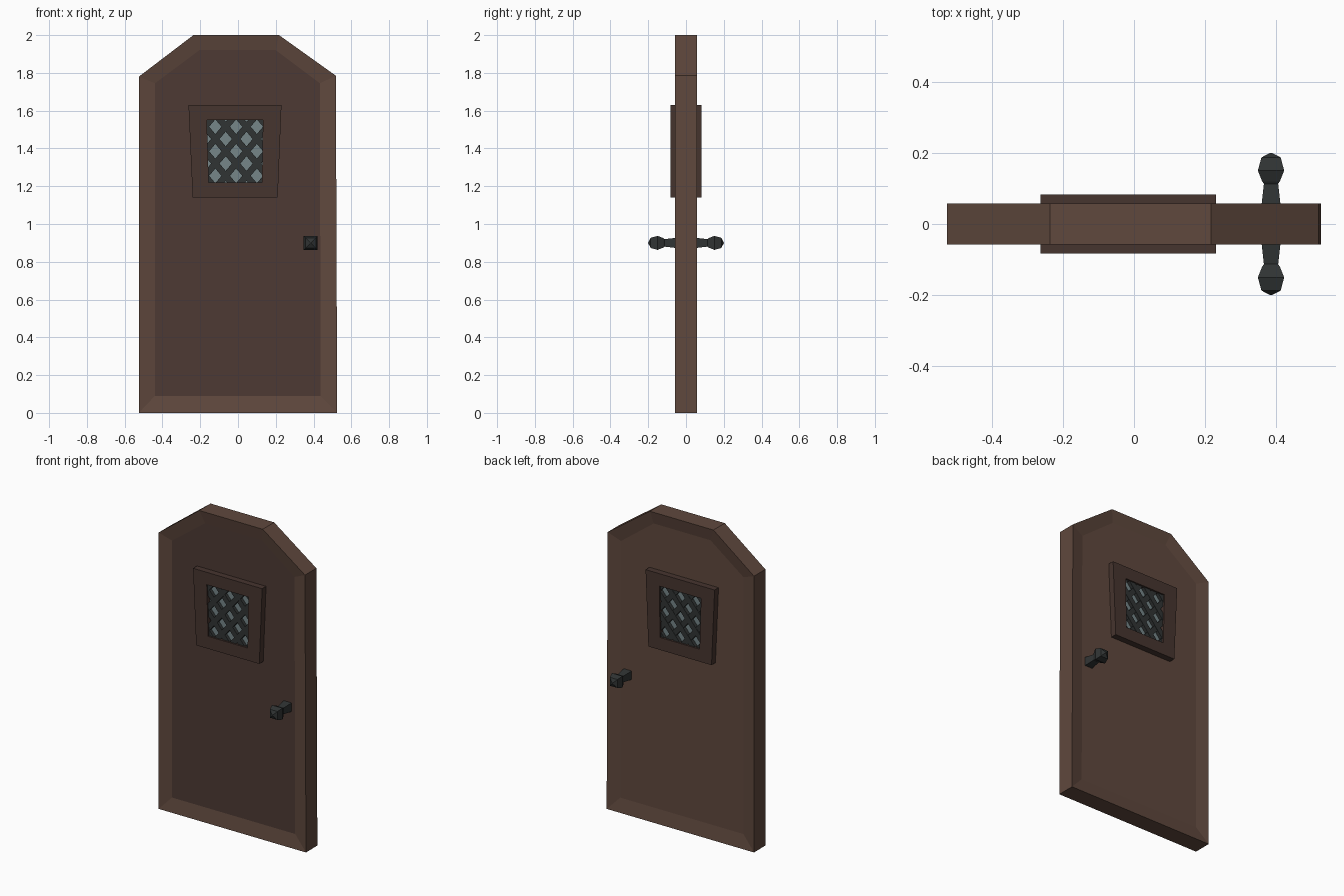
import bpy, bmesh, math
from mathutils import Vector

if "Cube" in bpy.data.objects:
    bpy.data.objects.remove(bpy.data.objects["Cube"])


def material(name, rgb):
    m = bpy.data.materials.new(name)
    m.diffuse_color = (*rgb, 1)
    m.use_nodes = True
    m.node_tree.nodes["Principled BSDF"].inputs["Base Color"].default_value = m.diffuse_color
    return m


WOOD = material("wood", (0.115, 0.065, 0.047))
PANEL = material("panel_wood", (0.075, 0.042, 0.034))
TRIM = material("window_trim_wood", (0.062, 0.035, 0.028))
IRON = material("iron", (0.03, 0.034, 0.034))
GLASS = material("glass", (0.18, 0.24, 0.25))


def finish(name, bm, *mats):
    bmesh.ops.recalc_face_normals(bm, faces=bm.faces)
    mesh = bpy.data.meshes.new(name)
    bm.to_mesh(mesh)
    bm.free()
    ob = bpy.data.objects.new(name, mesh)
    bpy.context.collection.objects.link(ob)
    for m in mats:
        mesh.materials.append(m)
    return ob


def loft(name, rings, mats, closed=False, cap_mats=(0, 0)):
    """Join (outline, y) rings of x,z points; close into a loop or cap the ends."""
    bm = bmesh.new()
    vs = [[bm.verts.new((x, y, z)) for x, z in pts] for pts, y in rings]
    pairs = list(zip(vs, vs[1:])) + ([(vs[-1], vs[0])] if closed else [])
    n = len(vs[0])
    for a, b in pairs:
        for i in range(n):
            j = (i + 1) % n
            bm.faces.new((a[i], a[j], b[j], b[i]))
    if not closed:
        for ring, k in zip((vs[0], vs[-1]), cap_mats):
            bm.faces.new(ring).material_index = k
    return finish(name, bm, *mats)


# Door slab with a shallow dished border on both sides
outer = [(-0.525, 0), (0.525, 0), (0.518, 1.785), (0.217, 2), (-0.236, 2), (-0.525, 1.78)]
inner = [(-0.44, 0.09), (0.438, 0.09), (0.433, 1.745), (0.2, 1.92), (-0.205, 1.92), (-0.44, 1.745)]
loft("door_slab", [(inner, -0.043), (outer, -0.058), (outer, 0.058), (inner, 0.043)],
     (WOOD, PANEL), cap_mats=(1, 0))

# Window surround, slightly crooked, standing proud of both faces
trim = [(-0.24, 1.14), (0.21, 1.14), (0.23, 1.63), (-0.262, 1.63)]
hole = [(-0.155, 1.22), (0.127, 1.22), (0.132, 1.55), (-0.165, 1.55)]
loft("window_surround", [(trim, -0.083), (trim, 0.083), (hole, 0.083), (hole, -0.083)],
     (TRIM,), closed=True)

# Glass filling the opening
loft("window_glass", [(hole, -0.052), (hole, 0.052)], (GLASS,))

# Diagonal iron lattice, trimmed to the opening, on each face
centre = Vector((-0.01, 0, 1.385))
for side, name in ((-1, "front_lattice"), (1, "back_lattice")):
    bm = bmesh.new()
    for lean in (-1, 1):
        along = Vector((0.11 * lean, 0, 0.13)).normalized()
        across = Vector((along.z, 0, -along.x))
        for k in range(-4, 5):
            mid = centre + across * (0.084 * (k + 0.5))
            ys = (0.05 * side, (0.073 + 0.001 * lean) * side)
            v = [bm.verts.new(mid + along * 0.5 * a + across * 0.017 * c + Vector((0, y, 0)))
                 for y in ys for a, c in ((-1, -1), (1, -1), (1, 1), (-1, 1))]
            bm.faces.new(v[:4])
            bm.faces.new(v[4:])
            for i in range(4):
                j = (i + 1) % 4
                bm.faces.new((v[i], v[j], v[4 + j], v[4 + i]))
    for (x0, z0), (x1, z1) in zip(hole, hole[1:] + hole[:1]):
        bmesh.ops.bisect_plane(bm, geom=bm.verts[:] + bm.edges[:] + bm.faces[:],
                               plane_co=(x0, 0, z0), plane_no=(z1 - z0, 0, x0 - x1),
                               clear_outer=True)
    finish(name, bm, IRON)


# Square-section knobs on both faces
def square(r):
    return [(0.385 + r * a, 0.9 + r * b) for a, b in ((-1, -1), (1, -1), (1, 1), (-1, 1))]


profile = [(0.028, 0.04), (0.026, 0.06), (0.02, 0.113), (0.025, 0.12), (0.037, 0.15),
           (0.027, 0.187), (0.002, 0.2)]
for side, name in ((-1, "front_knob"), (1, "back_knob")):
    loft(name, [(square(r), y * side) for r, y in profile], (IRON,))
